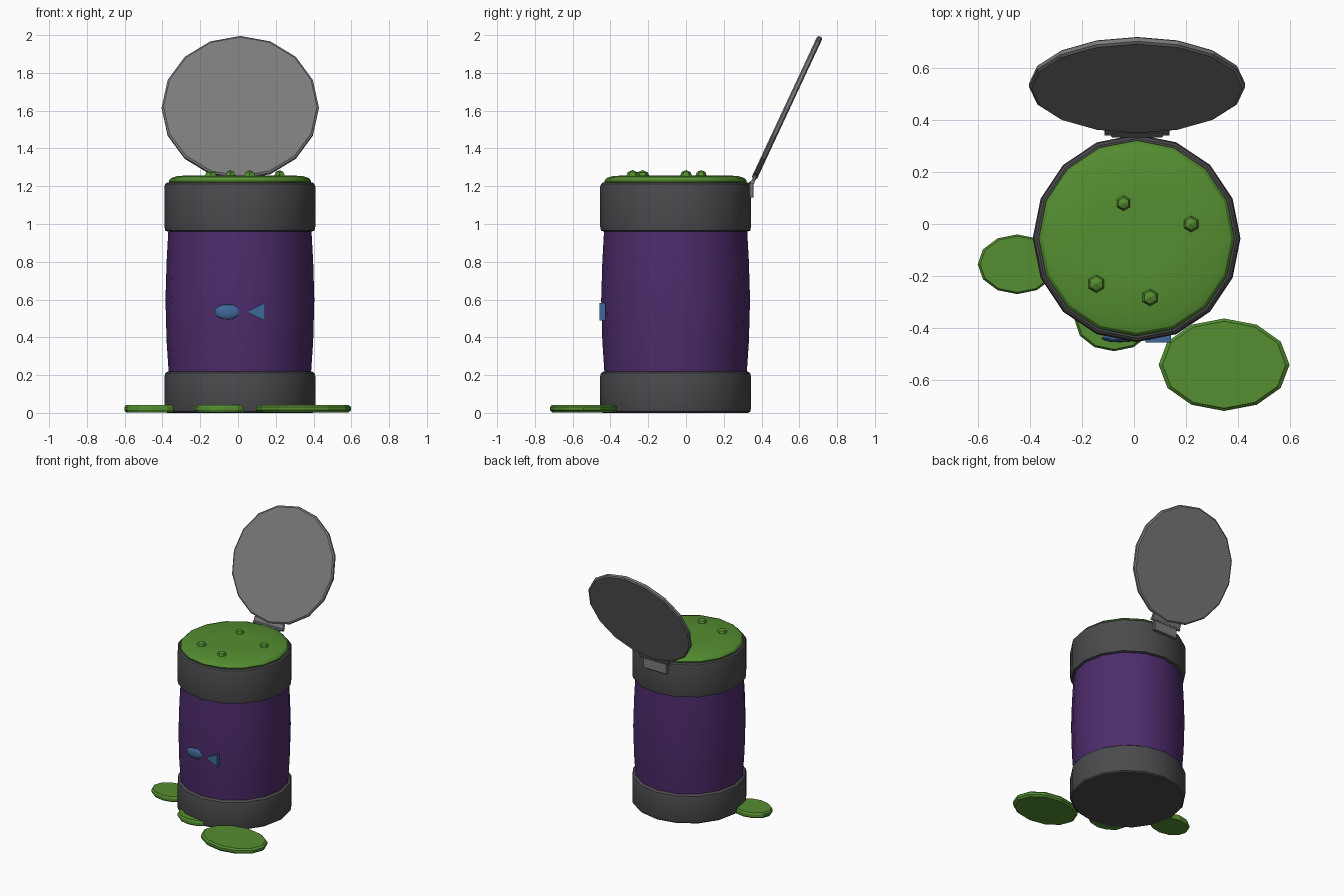
import bpy, bmesh
from math import sin, cos, pi, radians
from mathutils import Matrix, Vector

if "Cube" in bpy.data.objects:
    bpy.data.objects.remove(bpy.data.objects["Cube"])

CX, CY = 0.01, -0.055   # barrel axis


def material(name, rgb):
    m = bpy.data.materials.new(name)
    m.diffuse_color = (*rgb, 1)
    m.use_nodes = True
    m.node_tree.nodes["Principled BSDF"].inputs["Base Color"].default_value = m.diffuse_color
    return m


PURPLE = material("purple", (0.075, 0.025, 0.15))
GREEN = material("slime green", (0.09, 0.27, 0.03))
DARK = material("dark grey", (0.07, 0.07, 0.075))
METAL = material("lid grey", (0.2, 0.2, 0.2))
BLUE = material("blue", (0.05, 0.14, 0.32))


def finish(name, bm, mat, smooth=False):
    bmesh.ops.recalc_face_normals(bm, faces=bm.faces)
    me = bpy.data.meshes.new(name)
    bm.to_mesh(me)
    bm.free()
    me.materials.append(mat)
    if smooth:
        me.shade_smooth()
        me.set_sharp_from_angle(angle=radians(29))
    ob = bpy.data.objects.new(name, me)
    bpy.context.collection.objects.link(ob)
    return ob


def lathe(name, profile, sides, mat, loc, scale=(1, 1), rot=None, phase=0, smooth=False):
    """Turn a (radius, height) profile into a closed solid with flat caps."""
    bm = bmesh.new()
    rings = []
    for r, z in profile:
        rings.append([bm.verts.new((r * cos(phase + 2 * pi * i / sides) * scale[0],
                                    r * sin(phase + 2 * pi * i / sides) * scale[1], z))
                      for i in range(sides)])
    for a, b in zip(rings, rings[1:]):
        for i in range(sides):
            j = (i + 1) % sides
            bm.faces.new((a[i], a[j], b[j], b[i]))
    bm.faces.new(rings[0])
    bm.faces.new(rings[-1])
    bm.transform(Matrix.Translation(loc) @ (rot or Matrix()))
    return finish(name, bm, mat, smooth)


def box(name, size, loc, mat, rot=None):
    bm = bmesh.new()
    bmesh.ops.create_cube(bm, size=1)
    bmesh.ops.scale(bm, vec=size, verts=bm.verts)
    bmesh.ops.bevel(bm, geom=bm.edges[:], offset=0.004, segments=1, affect='EDGES')
    bm.transform(Matrix.Translation(loc) @ (rot or Matrix()))
    return finish(name, bm, mat)


# Barrel: bulging body between two bands
axis = (CX, CY, 0)
lathe("barrel_body", [(0.376, 0.2), (0.388, 0.38), (0.394, 0.6), (0.388, 0.8), (0.378, 0.98)],
      16, PURPLE, axis, smooth=True)
lathe("bottom_band", [(0.385, 0), (0.395, 0.008), (0.4, 0.025), (0.4, 0.19), (0.395, 0.21), (0.38, 0.22)],
      16, DARK, axis, smooth=True)
lathe("top_band", [(0.38, 0.96), (0.395, 0.965), (0.4, 0.99), (0.4, 1.195), (0.395, 1.212), (0.385, 1.22)],
      16, DARK, axis, smooth=True)

# Slime filling and bubbles
lathe("slime_surface", [(0.37, 1.2), (0.377, 1.228), (0.365, 1.243), (0.33, 1.255), (0.15, 1.258)],
      16, GREEN, axis, smooth=True)
for n, (x, y, r) in enumerate([(-0.04, 0.08, 0.031), (0.22, 0.0, 0.034),
                               (-0.145, -0.23, 0.039), (0.062, -0.283, 0.036)]):
    prof = [(r * max(cos(t), 0.02), r * sin(t)) for t in (-pi / 2, -pi / 4, 0, pi / 4, pi / 2)]
    lathe(f"bubble_{n + 1}", prof, 6, GREEN, (x, y, 1.285 - r), phase=pi / 6)

# Open lid, leaning back on its hinge
tilt = Matrix.Rotation(radians(65), 4, 'X')
lathe("lid", [(0.406, -0.015), (0.416, -0.008), (0.416, 0.008), (0.406, 0.015)],
      16, METAL, (0.012, 0.535, 1.615), rot=tilt)
box("hinge_plate", (0.2, 0.024, 0.085), (0.012, 0.346, 1.182), METAL)
box("hinge_leaf", (0.25, 0.018, 0.045), (0.012, 0.36, 1.238), METAL,
    Matrix.Rotation(radians(-25), 4, 'X'))
lathe("hinge_pin", [(0.012, -0.125), (0.012, 0.125)], 8, METAL, (0.012, 0.352, 1.222),
      rot=Matrix.Rotation(pi / 2, 4, 'Y'))

# Fish emblem on the front
bm = bmesh.new()
bmesh.ops.create_uvsphere(bm, u_segments=12, v_segments=8, radius=1)
bm.transform(Matrix.Translation((-0.055, -0.44, 0.535)) @ Matrix.Diagonal((0.07, 0.016, 0.04, 1)))
finish("fish_body", bm, BLUE, smooth=True)
bm = bmesh.new()
tri = bm.faces.new([bm.verts.new((x, -0.457, z)) for x, z in
                    [(0.045, 0.535), (0.142, 0.488), (0.142, 0.582)]])
side = bmesh.ops.extrude_face_region(bm, geom=[tri], use_keep_orig=True)
bmesh.ops.translate(bm, vec=Vector((0, 0.03, 0)),
                    verts=[g for g in side["geom"] if isinstance(g, bmesh.types.BMVert)])
finish("fish_tail", bm, BLUE)

# Slime puddles on the floor
for n, (x, y, rx, ry) in enumerate([(-0.45, -0.155, 0.152, 0.115),
                                    (-0.077, -0.37, 0.152, 0.12),
                                    (0.347, -0.542, 0.252, 0.178)]):
    lathe(f"puddle_{n + 1}", [(0.94, 0.002), (1, 0.014), (1, 0.031), (0.94, 0.043)],
          12, GREEN, (x, y, 0), scale=(rx, ry))
